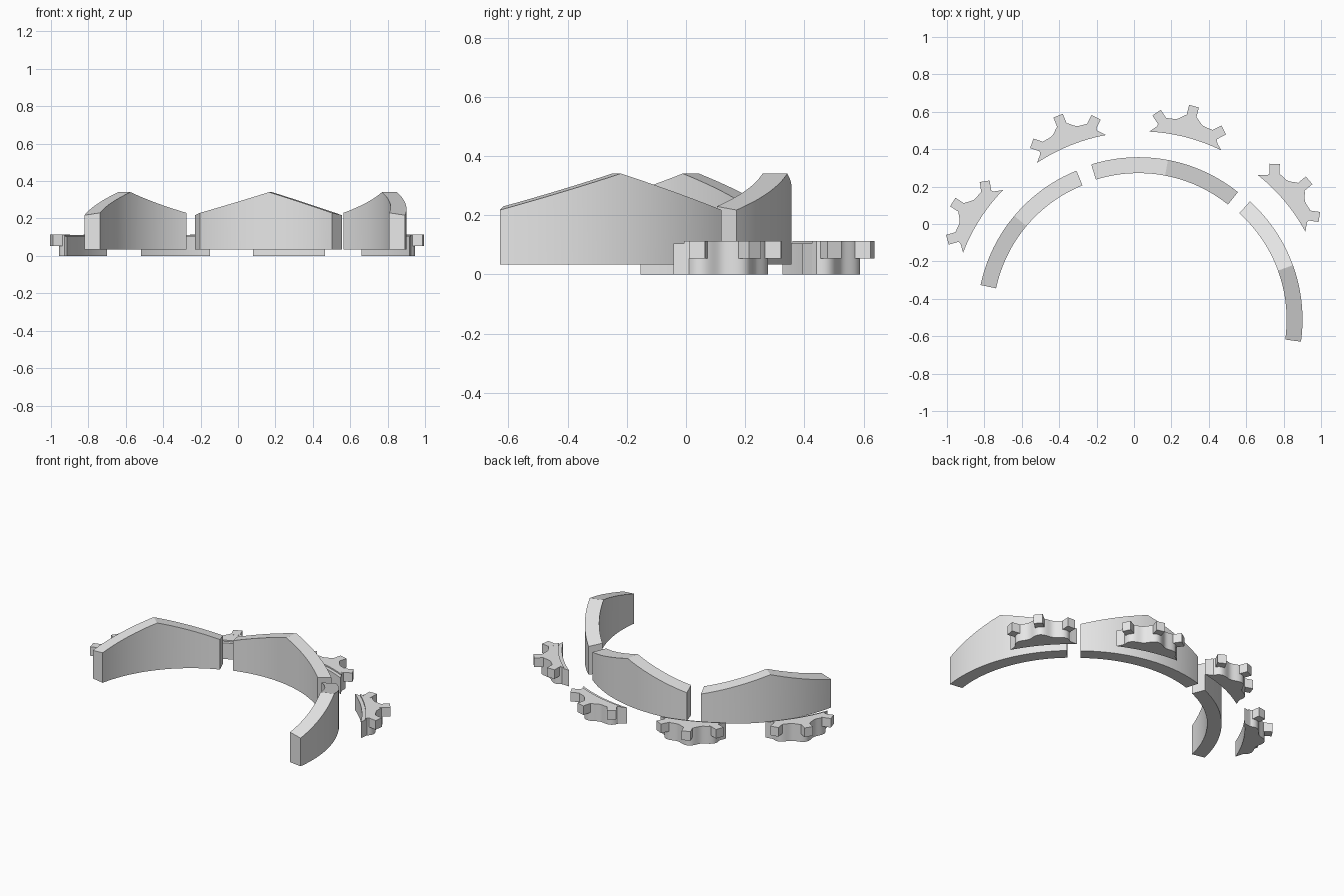
import bpy, bmesh, math
from mathutils import Matrix

if "Cube" in bpy.data.objects:
    bpy.data.objects.remove(bpy.data.objects["Cube"])

grey = bpy.data.materials.new("plain_grey")
grey.diffuse_color = (0.8, 0.8, 0.8, 1)
grey.use_nodes = True
grey.node_tree.nodes["Principled BSDF"].inputs["Base Color"].default_value = grey.diffuse_color


def finish(name, bm, matrix):
    """Turn a bmesh into a shaded object placed by the matrix."""
    bmesh.ops.recalc_face_normals(bm, faces=bm.faces)
    me = bpy.data.meshes.new(name)
    bm.to_mesh(me)
    bm.free()
    me.materials.append(grey)
    ob = bpy.data.objects.new(name, me)
    bpy.context.collection.objects.link(ob)
    ob.matrix_world = matrix
    bpy.ops.object.select_all(action='DESELECT')
    ob.select_set(True)
    bpy.context.view_layer.objects.active = ob
    bpy.ops.object.shade_smooth_by_angle(angle=math.radians(25))
    return ob


def prism(name, outline, z0, z1, matrix):
    bm = bmesh.new()
    low = [bm.verts.new((x, y, z0)) for x, y in outline]
    top = [bm.verts.new((x, y, z1)) for x, y in outline]
    bm.faces.new(low)
    bm.faces.new(top)
    n = len(outline)
    for i in range(n):
        j = (i + 1) % n
        bm.faces.new((low[i], low[j], top[j], top[i]))
    finish(name, bm, matrix)


def place(x, y, degrees):
    """Local +y points along the given outward direction."""
    return Matrix.Translation((x, y, 0)) @ Matrix.Rotation(math.radians(degrees - 90), 4, 'Z')


# Curved wall sections with a shallow gabled top
R_IN, R_OUT, HALF, STEPS = 0.765, 0.85, math.radians(28), 32


def wall(name, matrix):
    bm = bmesh.new()
    rings = []
    for i in range(STEPS + 1):
        a = HALF * (2 * i / STEPS - 1)
        ring = []
        for r, is_top in ((R_IN, 0), (R_OUT, 0), (R_OUT, 1), (R_IN, 1)):
            x, y = r * math.sin(a), r * math.cos(a)
            ring.append(bm.verts.new((x, y, 0.341 - 0.309 * abs(x) if is_top else 0.034)))
        rings.append(ring)
    for a, b in zip(rings, rings[1:]):
        for k in range(4):
            m = (k + 1) % 4
            bm.faces.new((a[k], a[m], b[m], b[k]))
    bm.faces.new(rings[0])
    bm.faces.new(rings[-1])
    finish(name, bm, matrix)


for side, x, y, ang in (("left", 0.011, -0.503, 140),
                        ("middle", 0.024, -0.493, 79.3),
                        ("right", 0.051, -0.511, 20)):
    wall("wall_" + side, place(x, y, ang))

# Half cogs: scalloped body, thin lower rim on the inner curve, three teeth
D, TIP, RIM, CY, PITCH = 0.967, 0.199, 0.175, -0.055, 48.7
R_ARC = math.hypot(D, TIP)


def inner_arc(half, offset, n=20):
    pts = []
    for i in range(n + 1):
        s = half * (2 * i / n - 1)
        pts.append((s, math.sqrt(R_ARC ** 2 - s * s) - D + offset))
    return pts


def scalloped_edge(n=48):
    pts = []
    for i in range(n + 1):
        t = 60 * (1 - 2 * i / n)
        r = 0.188 + 0.014 * math.cos(2 * math.pi * t / PITCH)
        a = math.radians(t)
        pts.append((r * math.sin(a), CY + r * math.cos(a)))
    return pts


def half_cog(name, matrix):
    prism(name + "_body", inner_arc(RIM, 0.022) + scalloped_edge(), 0, 0.113, matrix)
    prism(name + "_rim", inner_arc(TIP, 0) + inner_arc(RIM, 0.022)[::-1], 0, 0.105, matrix)
    for k in (-1, 0, 1):
        turn = Matrix.Translation((0, CY, 0)) @ Matrix.Rotation(math.radians(-k * PITCH), 4, 'Z')
        w = 0.027
        prism(name + "_tooth", [(-w, 0.18), (w, 0.18), (w, 0.247), (-w, 0.247)],
              0.054, 0.1135, matrix @ turn)


for side, x, y, ang in (("far_right", 0.789, 0.110, 40),
                        ("mid_right", 0.273, 0.444, 75.5),
                        ("mid_left", -0.334, 0.401, 112),
                        ("far_left", -0.807, 0.014, 147.5)):
    half_cog("cog_" + side, place(x, y, ang))
